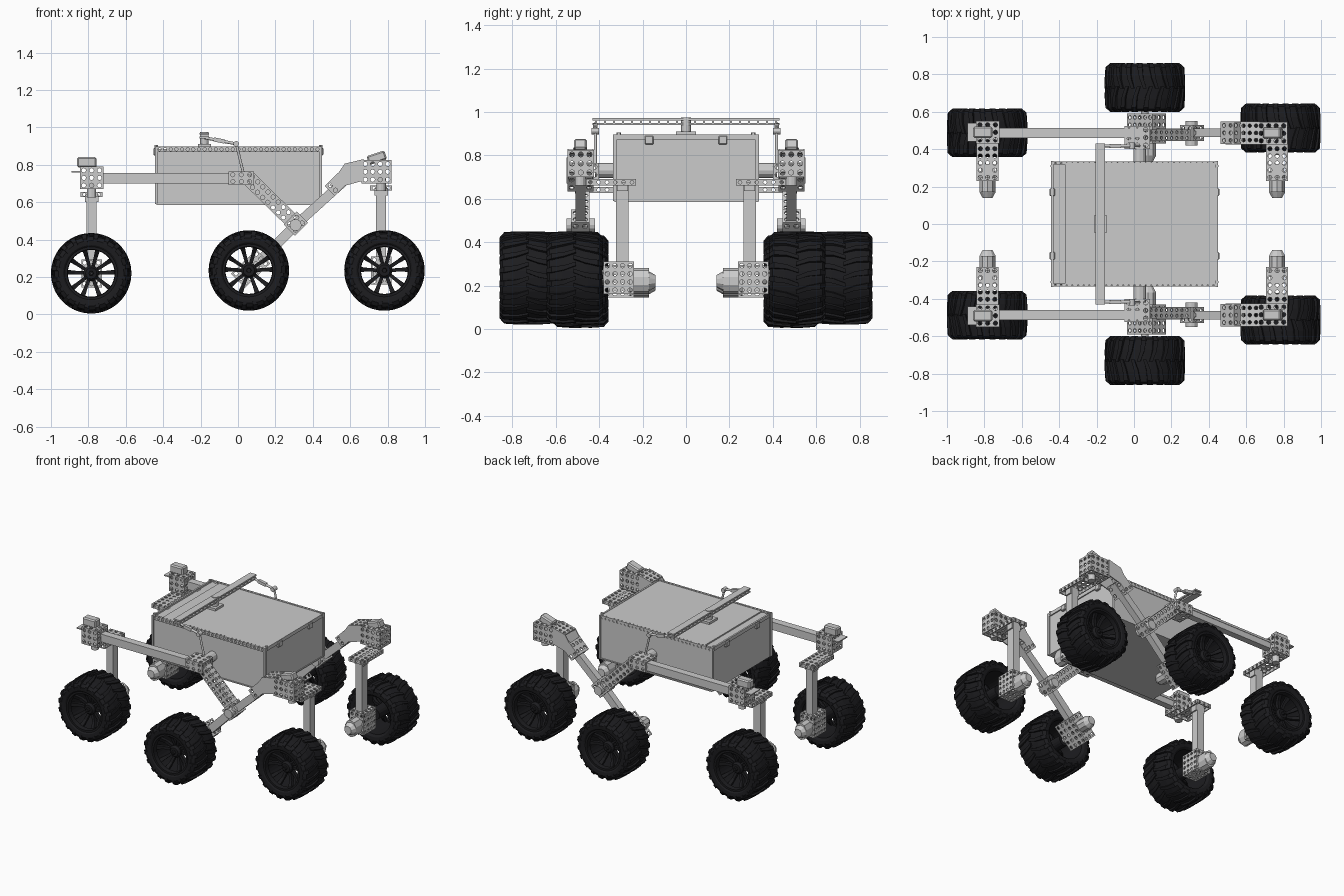
import bpy, bmesh, math
from mathutils import Vector, Matrix

if "Cube" in bpy.data.objects:
    bpy.data.objects.remove(bpy.data.objects["Cube"])

black = bpy.data.materials.new("rubber_black")
black.diffuse_color = (0.012, 0.012, 0.014, 1)
black.use_nodes = True
black.node_tree.nodes["Principled BSDF"].inputs["Base Color"].default_value = black.diffuse_color


def finish(name, bm, mat=None):
    bmesh.ops.recalc_face_normals(bm, faces=bm.faces)
    me = bpy.data.meshes.new(name)
    bm.to_mesh(me)
    bm.free()
    ob = bpy.data.objects.new(name, me)
    bpy.context.collection.objects.link(ob)
    if mat:
        me.materials.append(mat)
    return ob


def block(name, c, size, rot=0.0, bevel=0.0):
    bm = bmesh.new()
    bmesh.ops.create_cube(bm, size=1, matrix=Matrix.Diagonal((*size, 1)))
    if bevel:
        bmesh.ops.bevel(bm, geom=bm.edges[:], offset=bevel, segments=1, affect='EDGES')
    ob = finish(name, bm)
    ob.location, ob.rotation_euler = c, (0, rot, 0)
    return ob


def rod(name, p0, p1, r0, r1=None, n=12):
    p0, p1 = Vector(p0), Vector(p1)
    d = p1 - p0
    bm = bmesh.new()
    bmesh.ops.create_cone(bm, cap_ends=True, segments=n, radius1=r0,
                          radius2=r0 if r1 is None else r1, depth=d.length)
    ob = finish(name, bm)
    ob.location = (p0 + p1) / 2
    ob.rotation_euler = d.to_track_quat('Z', 'Y').to_euler()
    return ob


# Drilled sheet-metal box: every panel is a grid of cells with an octagonal hole
def drilled(name, c, size, rot=0.0, skip=(), cell=0.04):
    bm = bmesh.new()
    half = Vector(size) / 2
    for ax in range(3):
        for sg in (1, -1):
            if (ax, sg) in skip:
                continue
            a, b = (ax + 1) % 3, (ax + 2) % 3
            na, nb = (max(1, round(size[k] / cell)) for k in (a, b))
            da, db = size[a] / na, size[b] / nb
            r = 0.3 * min(da, db)
            for i in range(na):
                for j in range(nb):
                    outer, inner = [], []
                    for k in range(8):
                        t = k * math.pi / 4
                        ca, sa = math.cos(t), math.sin(t)
                        m = max(abs(ca), abs(sa))
                        for ring, ua, ub in ((outer, ca / m * da / 2, sa / m * db / 2),
                                             (inner, ca * r, sa * r)):
                            v = Vector((0, 0, 0))
                            v[ax] = sg * half[ax]
                            v[a] = -half[a] + (i + .5) * da + ua
                            v[b] = -half[b] + (j + .5) * db + ub
                            ring.append(bm.verts.new(v))
                    for k in range(8):
                        q = (k + 1) % 8
                        bm.faces.new((outer[k], outer[q], inner[q], inner[k]))
    bmesh.ops.remove_doubles(bm, verts=bm.verts, dist=1e-4)
    ob = finish(name, bm)
    ob.location, ob.rotation_euler = c, (0, rot, 0)
    md = ob.modifiers.new("sheet", 'SOLIDIFY')
    md.thickness = 0.006
    return ob


def span(x0, x1, y0, y1, z0, z1):
    return (((x0 + x1) / 2, (y0 + y1) / 2, (z0 + z1) / 2),
            (abs(x1 - x0), abs(y1 - y0), abs(z1 - z0)))


def beam(fn, name, p0, p1, y, w, t, **kw):
    dx, dz = p1[0] - p0[0], p1[1] - p0[1]
    return fn(name, ((p0[0] + p1[0]) / 2, y, (p0[1] + p1[1]) / 2),
              (math.hypot(dx, dz), t, w), -math.atan2(dz, dx), **kw)


# Wheel mesh: lathed tyre, chevron lugs, spoked rim (axle along y, outside = +y)
def wheel_mesh():
    bm = bmesh.new()

    def pt(y, r, a):
        return bm.verts.new((r * math.cos(a), y, r * math.sin(a)))

    def lathe(prof, n=40):
        rings = [[pt(y, r, 2 * math.pi * i / n) for y, r in prof] for i in range(n)]
        for i in range(n):
            A, B = rings[i], rings[(i + 1) % n]
            for k in range(len(prof)):
                q = (k + 1) % len(prof)
                bm.faces.new((A[k], A[q], B[q], B[k]))

    def loft(secs):
        for A, B in zip(secs, secs[1:]):
            for k in range(4):
                bm.faces.new((A[k], A[(k + 1) % 4], B[(k + 1) % 4], B[k]))
        bm.faces.new(secs[0])
        bm.faces.new(secs[-1])

    lathe([(-.112, .135), (-.125, .15), (-.128, .175), (-.115, .196), (-.06, .204), (0, .205),
           (.06, .204), (.115, .196), (.128, .175), (.125, .15), (.112, .135)])
    lathe([(.085, .141), (.118, .141), (.118, .128), (.085, .125)])
    lathe([(-.10, .001), (-.10, .04), (.055, .042), (.07, .03), (.07, .001)], 16)
    lathe([(.07, .001), (.07, .014), (.09, .012), (.09, .001)], 6)
    n = 20
    for i in range(n):
        for s in (1, -1):
            a = 2 * math.pi * (i + (0.5 if s < 0 else 0)) / n
            secs = []
            for y, ro, ri, da, w in ((-.005, .215, .19, 0, .05), (.05, .215, .19, .09, .06),
                                     (.108, .211, .185, .13, .075), (.13, .186, .165, .13, .06)):
                secs.append([pt(s * y, ri, a + da - w), pt(s * y, ro, a + da - w * .85),
                             pt(s * y, ro, a + da + w * .85), pt(s * y, ri, a + da + w)])
            loft(secs)
    for i in range(5):
        for s in (1, -1):
            a = math.pi / 2 + 2 * math.pi * i / 5 + s * .27
            secs = []
            for r, y, w in ((.03, .045, .009), (.09, .06, .010), (.138, .098, .014)):
                c = Vector((r * math.cos(a), 0, r * math.sin(a)))
                t = Vector((-math.sin(a), 0, math.cos(a))) * w
                secs.append([bm.verts.new(c + t * k + Vector((0, yy, 0)))
                             for k, yy in ((-1, y - .025), (1, y - .025), (1, y), (-1, y))])
            loft(secs)
    return finish("wheel_template", bm, black)


template = wheel_mesh()
wheel_data = template.data
bpy.data.objects.remove(template)

# Body box with lid, edge flanges and latches
block("body_box", *span(-.435, .44, -.325, .33, .592, .885))
block("body_lid", *span(-.37, .44, -.325, .33, .885, .894))
block("body_floor", *span(-.435, .445, -.33, .335, .586, .594))
for s in (1, -1):
    drilled("lid_edge_strip", *span(-.435, .44, s * .318, s * .334, .868, .897),
            skip=((0, 1), (0, -1)), cell=.03)
    for x in (-.437, .442):
        block("corner_post", *span(x - .006, x + .006, s * .318, s * .336, .59, .897))
        rod("corner_bolt", (x, s * .31, .88), (x, s * .31, .905), .01, n=6)
        block("side_latch", *span(x - .014, x + .014, s * .15, s * .19, .85, .89), bevel=.004)
for x in (-.437, .442):
    block("end_flange", *span(x - .006, x + .006, -.33, .334, .872, .897))

# Differential bar across the top
for z in (.945, .966):
    block("differential_rail", *span(-.205, -.155, -.43, .43, z - .005, z + .005))
for i in range(-10, 11):
    block("differential_web", (-.18, i * .0415, .955), (.046, .008, .02))
rod("differential_pivot", (-.18, 0, .89), (-.18, 0, .975), .022)
block("pivot_base", (-.18, 0, .902), (.07, .09, .016))

for s in (1, -1):
    Y = s * .487
    # Wheels
    for nm, x, y, z in (("rear", -.785, .487, .22), ("middle", .058, .73, .235),
                        ("front", .783, .513, .235)):
        w = bpy.data.objects.new(nm + "_wheel", wheel_data)
        bpy.context.collection.objects.link(w)
        w.location = (x, s * y, z)
        w.rotation_euler = (0, 0, 0 if s > 0 else math.pi)

    # Differential drop links
    yl = s * .418
    rod("link_horizontal", (-.18, yl, .945), (-.01, yl, .912), .008)
    rod("link_drop", (-.01, yl, .915), (.03, yl, .75), .007)
    rod("link_joint", (-.01, yl - .018, .912), (-.01, yl + .018, .912), .015)
    block("link_turnbuckle", (-.1, yl, .93), (.06, .022, .022), math.radians(11))

    # Rocker: rear tube, pivot bracket, sloping channel
    block("rocker_tube", *span(-.73, .04, Y - .023, Y + .023, .70, .742))
    block("rocker_tube_cap", *span(-.73, .04, Y - .026, Y + .026, .742, .757))
    drilled("rocker_pivot_bracket", *span(-.05, .085, s * .40, s * .525, .692, .765))
    rod("rocker_pivot_shaft", (.03, s * .32, .73), (.03, s * .42, .73), .034)
    beam(drilled, "rocker_arm", (.05, .735), (.325, .465), s * .475, .08, .06)
    # Bogie pivot and its two arms
    rod("bogie_pivot", (.308, s * .42, .478), (.308, s * .55, .478), .032)
    beam(drilled, "bogie_clamp", (.275, .45), (.345, .52), Y, .085, .085)
    beam(block, "bogie_front_arm", (.30, .47), (.57, .715), Y, .05, .046)
    beam(block, "bogie_middle_arm", (.31, .48), (.12, .29), Y, .052, .046)
    beam(drilled, "bogie_arm_socket", (.49, .66), (.56, .73), Y, .075, .12)

    # Sloping shoulder plates between the bogie arm and the steering box
    prof = [(.49, .69), (.57, .805), (.67, .83), (.67, .715), (.56, .685)]
    for yo in (.426, .54):
        bm = bmesh.new()
        f = bm.faces.new([bm.verts.new((x, s * yo, z)) for x, z in prof])
        ex = bmesh.ops.extrude_face_region(bm, geom=[f])['geom']
        bmesh.ops.translate(bm, vec=(0, s * .007, 0),
                            verts=[v for v in ex if isinstance(v, bmesh.types.BMVert)])
        finish("shoulder_plate", bm)
    beam(drilled, "shoulder_top", (.57, .80), (.67, .822), Y, .012, .115)

    # Steering boxes and the corner wheel legs
    drilled("rear_steering_box", *span(-.845, -.72, s * .43, s * .55, .67, .79))
    drilled("front_steering_box", *span(.66, .82, s * .425, s * .545, .70, .825))
    block("rear_steering_tab", *span(-.89, -.84, s * .44, s * .54, .76, .768))
    block("rear_steering_motor", *span(-.86, -.757, s * .46, s * .52, .785, .842), bevel=.008)
    block("front_steering_motor", (.742, s * .487, .838), (.10, .06, .05), -.32, bevel=.008)
    for nm, x, zt, zw in (("rear", -.783, .655, .22), ("front", .765, .69, .235)):
        drilled(nm + "_steering_arm", *span(x - .058, x + .058, s * .23, s * .46, zt - .028, zt),
                skip=((2, -1),))
        rod(nm + "_steering_shaft", (x, Y, zt - .03), (x, Y, zt + .05), .025)
        block(nm + "_leg", *span(x - .026, x + .026, s * .264, s * .322, zw + .05, zt - .006))
        for dx in (-.03, .03):
            block(nm + "_leg_flange", (x + dx, s * .293, zt - .035), (.012, .05, .04))
        drilled(nm + "_gearbox", *span(x - .055, x + .055, s * .24, s * .38, zw - .075, zw + .075))
        m = rod(nm + "_drive_motor", (x, s * .17, zw - .015), (x, s * .26, zw - .015), .06, n=10)
        m.scale = (.75, 1.0, 1)
        rod(nm + "_motor_cap", (x, s * .17, zw - .015), (x, s * .14, zw - .015), .045, .028, 10)
        rod(nm + "_axle", (x, s * .37, zw), (x, s * .46, zw), .02)

    # Middle wheel drive
    beam(drilled, "middle_gearbox", (.0, .18), (.135, .31), s * .51, .105, .16)
    rod("middle_drive_motor", (.075, s * .44, .245), (.075, s * .365, .245), .045, n=10)
    rod("middle_motor_cap", (.075, s * .365, .245), (.075, s * .335, .245), .045, .028, 10)
    rod("middle_axle", (.058, s * .58, .235), (.058, s * .70, .235), .02)
